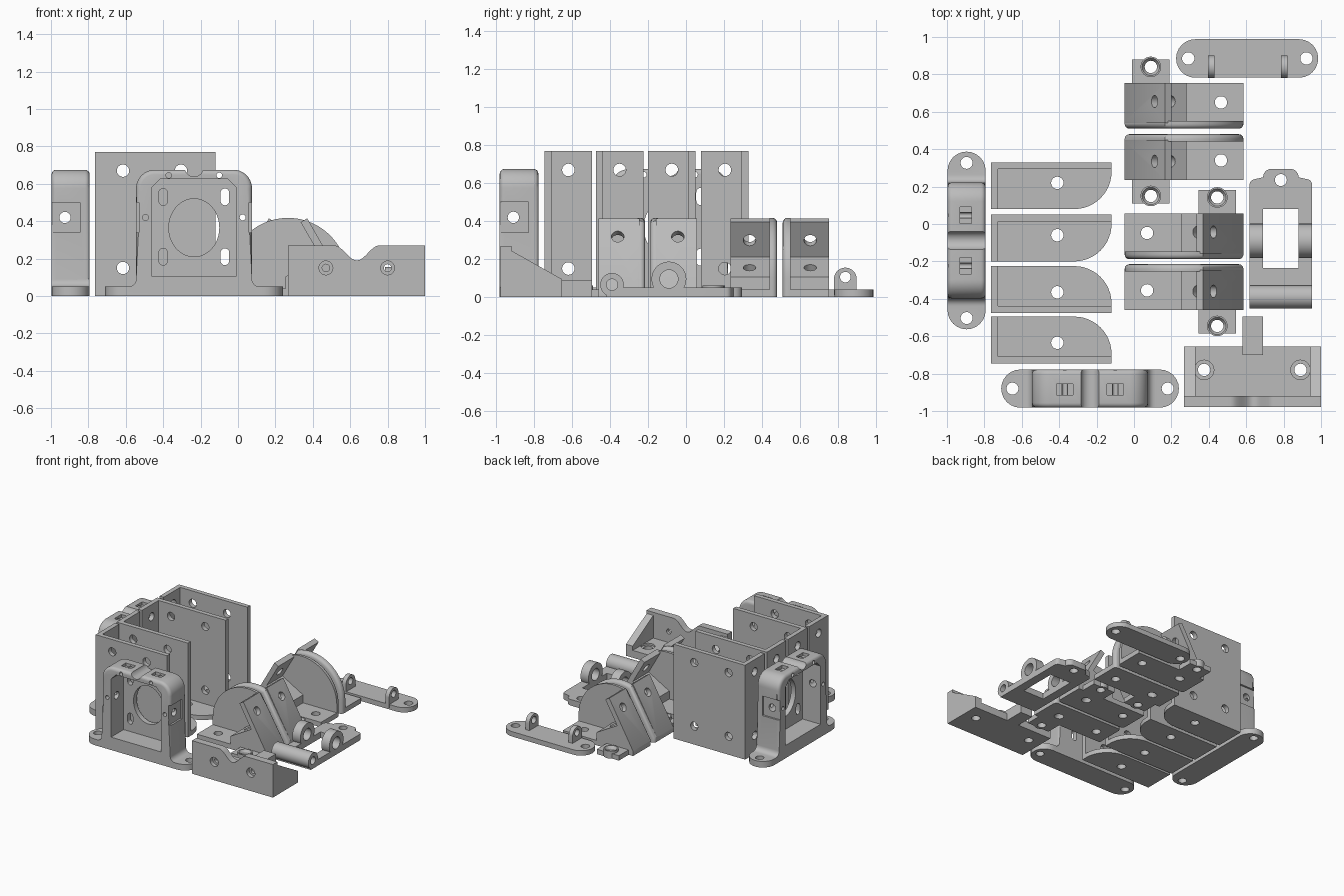
import bpy, bmesh
from math import pi, cos, sin, radians
from mathutils import Matrix, Vector

if "Cube" in bpy.data.objects:
    bpy.data.objects.remove(bpy.data.objects["Cube"])

GREY = (0.5, 0.5, 0.5, 1)
mat = bpy.data.materials.new("plain grey")
mat.use_nodes = True
mat.diffuse_color = GREY
mat.node_tree.nodes["Principled BSDF"].inputs["Base Color"].default_value = GREY


# ---------- helpers ----------
def arc(cx, cy, r, a0, a1, n=12, ry=None):
    angles = [radians(a0 + (a1 - a0) * i / n) for i in range(n + 1)]
    return [(cx + r * cos(a), cy + (ry or r) * sin(a)) for a in angles]


def stadium(cx, cy, half_length, r):
    d = half_length - r
    return arc(cx + d, cy, r, -90, 90) + arc(cx - d, cy, r, 90, 270)


def temp(bm):
    bmesh.ops.recalc_face_normals(bm, faces=bm.faces)
    me = bpy.data.meshes.new("temp")
    bm.to_mesh(me)
    bm.free()
    ob = bpy.data.objects.new("temp", me)
    bpy.context.scene.collection.objects.link(ob)
    return ob


def prism(points, axis, a, b, round_ends=(), radius=0.025, above=0.02):
    """Outline extruded along an axis from a to b, with rims optionally rounded."""
    k = "xyz".index(axis)

    def place(p, d):
        v = list(p)
        v.insert(k, d)
        return v
    bm = bmesh.new()
    face = bm.faces.new([bm.verts.new(place(p, a)) for p in points])
    new = bmesh.ops.extrude_face_region(bm, geom=[face])["geom"]
    bmesh.ops.translate(bm, vec=place((0, 0), b - a),
                        verts=[v for v in new if isinstance(v, bmesh.types.BMVert)])
    bmesh.ops.recalc_face_normals(bm, faces=bm.faces)
    rim = [e for e in bm.edges for end in round_ends
           if all(abs(v.co[k] - end) < 1e-4 for v in e.verts)
           and max(v.co.z for v in e.verts) > above]
    if rim:
        bmesh.ops.bevel(bm, geom=rim, offset=radius, segments=4, profile=0.5, affect='EDGES')
    return temp(bm)


def box(x0, x1, y0, y1, z0, z1):
    return prism([(x0, y0), (x1, y0), (x1, y1), (x0, y1)], 'z', z0, z1)


def cyl(center, r, length, direction, r2=None):
    bm = bmesh.new()
    rot = Vector(direction).to_track_quat('Z', 'Y').to_matrix().to_4x4()
    bmesh.ops.create_cone(bm, cap_ends=True, segments=28, radius1=r, radius2=r2 or r,
                          depth=length, matrix=Matrix.Translation(center) @ rot)
    return temp(bm)


X, Y, Z = (1, 0, 0), (0, 1, 0), (0, 0, 1)


def build(name, adds, cuts):
    """Fuse the solids, cut the holes and bake the result into one object."""
    ob = adds[0]
    ob.name = name
    for op, items in (('UNION', adds[1:]), ('DIFFERENCE', cuts)):
        for item in items:
            m = ob.modifiers.new(op, 'BOOLEAN')
            m.operation, m.object, m.solver = op, item, 'EXACT'
    bpy.context.view_layer.update()
    dg = bpy.context.evaluated_depsgraph_get()
    me = bpy.data.meshes.new_from_object(ob.evaluated_get(dg))
    ob.modifiers.clear()
    ob.data = me
    me.materials.clear()
    me.materials.append(mat)
    for t in adds[1:] + cuts:
        bpy.data.objects.remove(t)
    bpy.ops.object.select_all(action='DESELECT')
    ob.select_set(True)
    bpy.context.view_layer.objects.active = ob
    bpy.ops.object.shade_smooth_by_angle(angle=radians(30))
    return ob


def place_copies(ob, matrices):
    """Put the part at every placement, flipping the mirrored ones."""
    base = ob.data
    for i, m in enumerate(matrices):
        me = base.copy()
        me.transform(m)
        if m.determinant() < 0:
            me.flip_normals()
        if i == 0:
            ob.data = me
        else:
            c = bpy.data.objects.new(f"{ob.name}_{i + 1}", me)
            bpy.context.scene.collection.objects.link(c)


def at(x, y, sx=1, sy=1):
    return Matrix.Translation((x, y, 0)) @ Matrix.Diagonal((sx, sy, 1, 1))


# ---------- tall corner brackets ----------
W, D, H, T = 0.645, 0.25, 0.77, 0.037
floor = [(0, D), (0, 0)] + arc(W - 0.2, 0.2, 0.2, -90, 0) + [(W, D)]
holes = [cyl((x, D, z), 0.033, 0.2, Y) for x in (0.15, 0.46) for z in (0.15, 0.67)]
holes += [cyl((0, D / 2, z), 0.033, 0.2, X) for z in (0.15, 0.67)]
holes.append(cyl((0.355, 0.14, 0), 0.033, 0.2, Z))
tall = build("tall_bracket", [prism(floor, 'z', 0, T), box(0, T, 0, D, 0, H),
                              box(0, W, D - T, D, 0, H)], holes)
place_copies(tall, [at(-0.765, 0.08), at(-0.765, -0.2),
                    at(-0.765, -0.225, 1, -1), at(-0.765, -0.495, 1, -1)])

# ---------- angled brackets with round side web ----------
L, B, R = 0.635, 0.245, 0.3175
web = [(0, 0), (L, 0)] + arc(R, 0.1, R, 0, 108.8, 22) + [(0, 0.04)]
panel = [(0, 0), (0, 0.04), (0.215, 0.415), (0.25, 0.395), (0.144, 0.21),
         (0.33, 0.105), (0.33, 0)]
angled = build("angled_bracket", [
    prism(web, 'y', 0, 0.04, round_ends=(0,)),
    prism(panel, 'y', 0.03, B),
    box(0, L, 0.03, B, 0, 0.04),
    box(0.04, 0.24, B - 0.02, 0.37, 0, 0.04),
    cyl((0.14, 0.33, 0.03), 0.055, 0.06, Z)],
    [cyl((0.175, 0.145, 0.31), 0.033, 0.16, (0.868, 0, -0.497)),
     cyl((0.245, 0.145, 0.16), 0.033, 0.45, (0.497, 0, 0.868)),
     cyl((0.515, 0.14, 0), 0.033, 0.2, Z),
     cyl((0.14, 0.33, 0), 0.033, 0.2, Z),
     cyl((0.14, 0.33, 0.05), 0.03, 0.03, Z, 0.05)])
place_copies(angled, [at(-0.05, 0.51), at(-0.05, 0.48, 1, -1),
                      at(0.585, -0.188, -1, 1), at(0.585, -0.215, -1, -1)])

# ---------- arch shaped motor mounts ----------
HW, TOP = 0.31, 0.675
right = [(0.35, 0.02)] + arc(0.35, 0.09, 0.04, 270, 180, 6) + arc(HW - 0.1, TOP - 0.1, 0.1, 0, 90, 10)
body = right + [(-x, z) for x, z in reversed(right)]
window = [(-0.225, 0.105), (0.225, 0.105), (0.225, 0.58), (0.18, 0.625),
          (-0.18, 0.625), (-0.225, 0.58)]
cuts = [prism(window, 'y', -0.2, 0.06),
        prism(arc(0, 0.365, 0.135, 0, 351, 39, 0.155), 'y', 0, 0.2),
        cyl((0, 0, 0.688), 0.05, 0.4, Y)]
for s in (-1, 1):
    cuts += [prism([(s * 0.165 + q, z + p) for p, q in stadium(0, 0, 0.045, 0.023)], 'y', 0, 0.2)
             for z in (0.21, 0.53)]
    cuts += [cyl((s * 0.135, 0, 0.645), 0.015, 0.4, Y),
             cyl((s * 0.26, 0, 0.42), 0.016, 0.4, Y),
             cyl((s * 0.27, -0.03, 0.42), 0.03, 0.2, X),
             box(s * 0.345 - 0.05, s * 0.345 + 0.05, -0.15, 0.05, 0.34, 0.5),
             box(s * 0.135 - 0.045, s * 0.135 + 0.045, -0.035, 0.025, 0.65, 0.72),
             cyl((s * 0.415, 0, 0), 0.032, 0.3, Z)]
mount = build("motor_mount", [
    prism(body, 'y', -0.102, 0.102, round_ends=(-0.102, 0.102), above=0.1),
    prism(stadium(0, 0, 0.475, 0.102), 'z', 0, 0.05)], cuts)
place_copies(mount, [at(-0.235, -0.88), at(-0.895, -0.088) @ Matrix.Rotation(-pi / 2, 4, 'Z')])

# ---------- front cover with stem ----------
MID = 0.635
dip = [(MID + 0.012 * i, 0.27 - 0.04 * (1 + cos(pi * i / 10))) for i in range(10, -11, -1)]
front = [(0.268, 0), (1, 0), (1, 0.27)] + dip + [(0.268, 0.27)]
cheek = [(-0.978, 0), (-0.978, 0.27), (-0.93, 0.25), (-0.655, 0.095), (-0.655, 0)]
cuts = []
for x in (0.375, 0.89):
    cuts += [cyl((x, -0.78, 0), 0.033, 0.3, Z), cyl((x, -0.78, 0.07), 0.052, 0.05, Z)]
for x in (0.47, 0.8):
    cuts += [cyl((x, -0.95, 0.15), 0.02, 0.2, Y), cyl((x, -0.97, 0.15), 0.037, 0.05, Y)]
build("front_cover", [
    prism(front, 'y', -0.978, -0.92),
    prism(cheek, 'x', 0.268, 0.33), prism(cheek, 'x', 0.94, 1),
    box(0.268, 1, -0.978, -0.655, 0, 0.06),
    box(0.58, 0.69, -0.7, -0.495, 0, 0.09)], cuts)

# ---------- flat strap with two ears ----------
ear = [(0.78, 0.01)] + arc(0.84, 0.095, 0.06, 180, 0, 16) + [(0.9, 0.01)]
build("eared_strap", [
    prism(stadium(0.605, 0.885, 0.38, 0.103), 'z', 0, 0.04),
    prism(ear, 'x', 0.395, 0.43), prism(ear, 'x', 0.785, 0.82)],
    [cyl((0.605, 0.84, 0.105), 0.028, 0.8, X)]
    + [cyl((x, 0.885, 0), 0.033, 0.2, Z) for x in (0.29, 0.922)])

# ---------- hinged frame with rings and barrel ----------
outline = ([(0.618, -0.42), (0.952, -0.42)] + arc(0.922, 0.21, 0.03, 0, 90, 5)
           + arc(0.835, 0.25, 0.045, 0, 90, 6) + arc(0.735, 0.25, 0.045, 90, 180, 6)
           + arc(0.648, 0.21, 0.03, 90, 180, 5))
build("hinged_frame", [
    prism(outline, 'z', 0, 0.05),
    cyl((0.785, -0.39, 0.065), 0.062, 0.334, X),
    cyl((0.654, -0.09, 0.095), 0.092, 0.072, X),
    cyl((0.916, -0.09, 0.095), 0.092, 0.072, X)],
    [box(0.69, 0.88, -0.235, 0.08, -0.1, 0.2),
     cyl((0.785, -0.39, 0.065), 0.03, 0.6, X),
     cyl((0.785, -0.09, 0.095), 0.048, 0.6, X),
     cyl((0.785, 0.235, 0), 0.032, 0.3, Z)])
